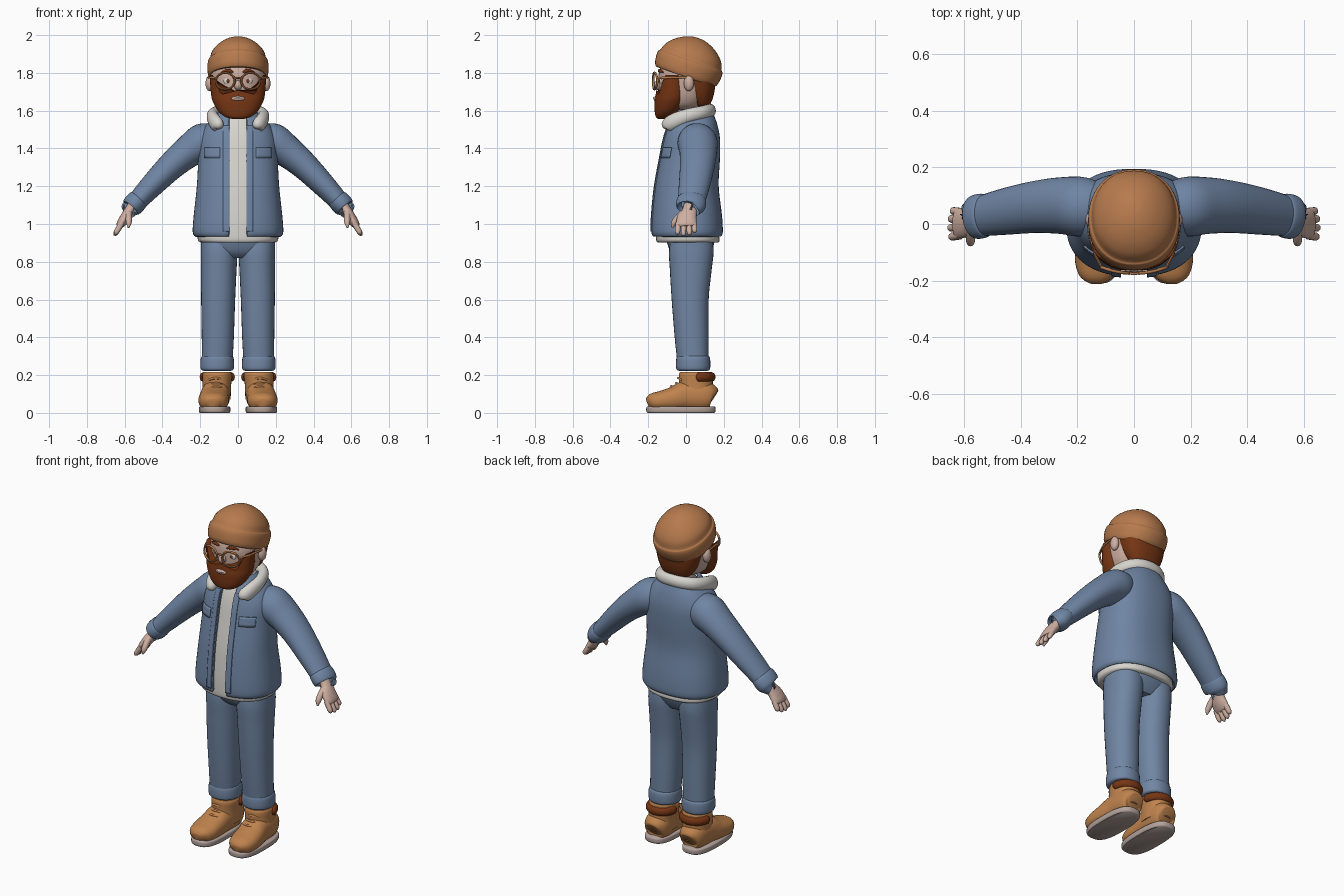
import bpy, bmesh, math
from mathutils import Vector, Matrix

X, Y, Z = Vector((1, 0, 0)), Vector((0, 1, 0)), Vector((0, 0, 1))


def material(name, r, g, b):
    m = bpy.data.materials.new(name)
    m.diffuse_color = (r, g, b, 1)
    return m


DENIM = material("denim blue", .16, .235, .37)
TROUSER = material("trouser blue", .165, .24, .37)
FLEECE = material("fleece white", .68, .66, .62)
SKIN = material("skin", .62, .43, .36)
HAIR = material("hair brown", .18, .036, .007)
KNIT = material("knit orange", .47, .195, .075)
LEATHER = material("leather tan", .52, .225, .075)
SOLE = material("sole grey", .45, .36, .33)


def finish(name, bm, mat, mirror=False, solid=0):
    bmesh.ops.recalc_face_normals(bm, faces=bm.faces)
    me = bpy.data.meshes.new(name)
    bm.to_mesh(me)
    bm.free()
    me.materials.append(mat)
    ob = bpy.data.objects.new(name, me)
    bpy.context.collection.objects.link(ob)
    if solid:
        md = ob.modifiers.new("thickness", 'SOLIDIFY')
        md.thickness, md.offset = solid, 0
    if mirror:
        ob.modifiers.new("mirror", 'MIRROR')
    return ob


def smooth_rows(rows, k):
    """Curve through the rows, k steps per span."""
    out = []
    for i in range(len(rows) - 1):
        a, b, c, d = rows[max(i - 1, 0)], rows[i], rows[i + 1], rows[min(i + 2, len(rows) - 1)]
        for s in range(k):
            t = s / k
            out.append(tuple(
                .5 * (2 * q + (r - p) * t + (2 * p - 5 * q + 4 * r - w) * t * t
                      + (3 * q - p - 3 * r + w) * t ** 3)
                for p, q, r, w in zip(a, b, c, d)))
    return out + [tuple(rows[-1])]


def loft(name, rows, mat, ref=X, axis=None, e=2, n=32, k=4, arc=None,
         mirror=False, solid=0, shape=None):
    """Skin superellipse sections (x, y, z, ru, rv); arc(row) gives an open angle range."""
    rows = smooth_rows(rows, k)
    pos = [Vector(r[:3]) for r in rows]
    bm = bmesh.new()
    rings = []
    for i, r in enumerate(rows):
        t = axis or (pos[min(i + 1, len(pos) - 1)] - pos[max(i - 1, 0)]).normalized()
        u = (ref - t * ref.dot(t)).normalized()
        v = t.cross(u)
        a0, a1 = arc(r) if arc else (0, 2 * math.pi)
        ring = []
        for j in range(n + 1 if arc else n):
            a = a0 + (a1 - a0) * j / n
            s, c = math.sin(a), -math.cos(a)
            p = pos[i] + u * r[3] * math.copysign(abs(s) ** (2 / e), s) \
                + v * r[4] * math.copysign(abs(c) ** (2 / e), c)
            ring.append(bm.verts.new(shape(p) if shape else p))
        rings.append(ring)
    for lo, hi in zip(rings, rings[1:]):
        for j in range(n):
            q = (j + 1) % len(lo)
            bm.faces.new((lo[j], lo[q], hi[q], hi[j]))
    if not arc:
        bm.faces.new(rings[0])
        bm.faces.new(rings[-1])
    return finish(name, bm, mat, mirror, solid)


def ball(name, c, r, mat, mirror=False):
    bm = bmesh.new()
    bmesh.ops.create_uvsphere(bm, u_segments=20, v_segments=12, radius=1,
                              matrix=Matrix.Translation(c) @ Matrix.Diagonal((*r, 1)))
    return finish(name, bm, mat, mirror)


# Jacket body, open at the front
E = 2.4
body = [(0, .005, .94, .218, .172), (0, .005, .96, .23, .18), (0, .004, 1.05, .224, .176),
        (0, .003, 1.2, .208, .16), (0, .02, 1.35, .2, .15), (0, .03, 1.45, .194, .14),
        (0, .035, 1.52, .16, .122), (0, .04, 1.57, .11, .1), (0, .04, 1.6, .085, .088)]


def at_x(r, x):
    return math.asin(min(1, x / r[3]) ** (E / 2))


loft("jacket_body", body, DENIM, axis=Z, e=E, n=56, solid=.02,
     arc=lambda r: (at_x(r, .047), 2 * math.pi - at_x(r, .047)))


def jacket_patch(name, x0, x1, z0, z1, lift):
    rows = [(r[0], r[1], r[2], r[3] + lift, r[4] + lift)
            for r in smooth_rows(body, 8) if z0 <= r[2] <= z1]
    loft(name, rows, DENIM, axis=Z, e=E, n=8, k=1, mirror=True, solid=.008,
         arc=lambda r: (at_x(r, x0), at_x(r, x1)))


jacket_patch("jacket_placket", .046, .078, .96, 1.52, .011)
jacket_patch("pocket_flap", .095, .175, 1.35, 1.405, .012)

# Shirt and its hem
loft("shirt", [(0, .01, .902, .195, .16), (0, .01, .915, .212, .168), (0, .006, .96, .212, .165)]
     + [(x, y, z, a - .02, b - .017) for x, y, z, a, b in body[2:]]
     + [(0, .035, 1.62, .06, .065)], FLEECE, axis=Z, e=E, n=40)

# Fleece collar
half = [(.1, -.108, 1.505, .012, .012), (.105, -.1, 1.52, .036, .03), (.125, -.06, 1.545, .042, .032),
        (.135, .01, 1.572, .038, .03), (.112, .08, 1.588, .036, .03), (.06, .118, 1.597, .036, .03)]
loft("fleece_collar", half + [(0, .128, 1.6, .036, .03)]
     + [(-r[0], *r[1:]) for r in half[::-1]], FLEECE, ref=Z, n=20)

# Sleeves with rolled cuffs
loft("sleeve", [(.1, .05, 1.46, .08, .07), (.18, .06, 1.435, .105, .1), (.26, .065, 1.385, .1, .086),
                (.35, .06, 1.31, .092, .074), (.45, .045, 1.21, .083, .063), (.53, .03, 1.125, .073, .053)],
     DENIM, ref=Y, mirror=True)
loft("sleeve_cuff", [(.522, .031, 1.137, .066, .046), (.53, .03, 1.128, .077, .056),
                     (.552, .026, 1.103, .079, .058), (.568, .023, 1.085, .072, .052),
                     (.57, .022, 1.083, .05, .035)], DENIM, ref=Y, mirror=True)

# Hands
loft("palm", [(.555, .025, 1.1, .036, .027), (.578, .018, 1.065, .04, .027), (.6, .005, 1.03, .052, .027),
              (.622, .002, .998, .053, .022), (.63, .002, .985, .045, .014)], SKIN, ref=Y, mirror=True)
for i, (y, length) in enumerate(((-.04, .9), (-.012, 1), (.016, .95), (.042, .75))):
    tip = Vector((.037, y * .15, -.062)) * length
    loft("finger_%d" % (i + 1), [(.615 + tip.x * f, y + tip.y * f, 1.005 + tip.z * f, r, r)
                                 for f, r in ((0, .015), (.5, .015), (.9, .013), (1.08, .004))],
         SKIN, ref=Y, n=10, k=3, mirror=True)
loft("thumb", [(.58, -.015, 1.055, .02, .02), (.578, -.045, 1.03, .018, .017),
               (.578, -.064, 1.005, .015, .015), (.58, -.074, .98, .004, .004)],
     SKIN, ref=Y, n=12, mirror=True)

# Trousers
loft("trouser_hips", [(0, .03, .82, .11, .08), (0, .025, .85, .165, .105), (0, .025, .9, .192, .125),
                      (0, .02, .96, .19, .13)], TROUSER, axis=Z, e=2.3)
loft("trouser_leg", [(.1, .03, .93, .095, .11), (.1, .028, .85, .097, .118), (.102, .025, .75, .094, .11),
                     (.105, .022, .6, .09, .098), (.107, .03, .4, .085, .09), (.11, .037, .27, .081, .083)],
     TROUSER, axis=-Z, e=2.2, mirror=True)
loft("trouser_cuff", [(.11, .038, .305, .076, .078), (.11, .038, .293, .086, .088),
                      (.11, .038, .26, .089, .091), (.11, .038, .23, .086, .088),
                      (.11, .038, .222, .07, .072)], TROUSER, axis=-Z, e=2.2, mirror=True)

# Boots
loft("boot_foot", [(.115, .147, .08, .04, .04), (.115, .135, .085, .062, .065), (.117, .09, .09, .074, .08),
                   (.12, .0, .09, .076, .08), (.126, -.06, .075, .079, .066), (.13, -.13, .064, .079, .053),
                   (.132, -.18, .058, .063, .044), (.132, -.204, .05, .03, .024)],
     LEATHER, e=2.3, mirror=True)
loft("boot_shaft", [(.115, .05, .07, .076, .095), (.112, .052, .15, .076, .09),
                    (.11, .052, .2, .079, .09), (.11, .052, .216, .074, .084)],
     LEATHER, axis=Z, e=2.2, mirror=True)
loft("boot_sole", [(.124, -.027, 0, .078, .177), (.124, -.027, .008, .083, .183),
                   (.124, -.027, .028, .083, .183), (.124, -.027, .034, .078, .178)],
     SOLE, axis=Z, e=2.8, n=40, mirror=True)
loft("boot_padding", [(.11 + .076 * math.sin(a), .06 + .078 * math.cos(a), .19, w * .024, w * .018)
                      for a, w in ((-1.6, .3), (-1.5, 1), (-.8, 1), (0, 1), (.8, 1), (1.5, 1), (1.6, .3))],
     HAIR, ref=Z, n=14, mirror=True)
for i, (y, z) in enumerate(((-.078, .142), (-.052, .158), (-.041, .185))):
    loft("boot_lace_%d" % (i + 1), [(.076, y + .02, z - .012, .006, .006), (.116, y, z, .006, .006),
                                    (.156, y + .02, z - .012, .006, .006)],
         LEATHER, ref=Z, n=8, mirror=True)

# Head and neck
loft("neck", [(0, .04, 1.55, .075, .07), (0, .03, 1.62, .07, .07), (0, .02, 1.68, .08, .08)], SKIN, axis=Z)
loft("head", [(0, -.03, 1.605, .06, .06), (0, -.02, 1.625, .1, .1), (0, -.012, 1.67, .126, .124),
              (0, -.01, 1.73, .139, .134), (0, -.008, 1.8, .144, .136), (0, .0, 1.86, .13, .125)],
     SKIN, axis=Z, e=2.15, n=40)
ball("ear", (.15, .015, 1.745), (.022, .027, .042), SKIN, True)
ball("nose", (0, -.148, 1.735), (.022, .024, .026), SKIN)
ball("eye_white", (.055, -.127, 1.757), (.021, .012, .02), FLEECE, True)
ball("pupil", (.053, -.136, 1.757), (.009, .006, .01), HAIR, True)
loft("eyebrow", [(.025, -.141, 1.803, .003, .004), (.05, -.14, 1.812, .01, .008),
                 (.09, -.12, 1.803, .003, .004)], HAIR, ref=Z, n=10, mirror=True)


# Beard, with its upper edge cut low over the cheeks
def beard_edge(p):
    ax = abs(p.x)
    top = 1.708 - .25 * ax if ax < .09 else min(1.79, 1.686 + (ax - .09) * 2.4)
    p.z = min(p.z, top)
    return p


loft("beard", [(0, -.125, 1.556, .03, .022), (0, -.118, 1.568, .07, .042), (0, -.098, 1.6, .107, .068),
               (0, -.08, 1.65, .134, .086), (0, -.072, 1.69, .143, .088), (0, -.07, 1.74, .147, .086),
               (0, -.068, 1.8, .148, .082)], HAIR, axis=Z, e=2.2, n=64, k=6, shape=beard_edge)
ball("lips", (0, -.16, 1.664), (.036, .012, .013), SKIN)
ball("teeth", (0, -.167, 1.667), (.024, .007, .005), FLEECE)

# Hair at the nape
loft("back_hair", [(0, .085, 1.622, .07, .03), (0, .083, 1.635, .088, .046), (0, .072, 1.68, .115, .074),
                   (0, .062, 1.75, .135, .095), (0, .055, 1.81, .138, .1)], HAIR, axis=Z, e=2.3)

# Beanie, tipped backwards, with a folded brim
tilt = Vector((0, .33, .944))
base = Vector((0, -.004, 1.78))
sections = [(.002, .144, .154), (0, .152, .164), (.02, .16, .176), (.06, .162, .182), (.085, .158, .179),
            (.094, .15, .171), (.13, .14, .157), (.165, .113, .127), (.195, .073, .083),
            (.212, .032, .037), (.216, .004, .004)]
loft("beanie", [(*(base + tilt * h), a, b) for h, a, b in sections], KNIT, axis=tilt, e=2.15, n=48)

# Glasses


def rim(a):
    x = .067 + .05 * math.cos(a)
    return (x, -.174 + 1.6 * x * x, 1.757 + .044 * math.sin(a), .006, .006)


loft("glasses_rim", [rim(2 * math.pi * i / 28) for i in range(29)], KNIT, ref=Y, n=8, k=1, mirror=True)
loft("glasses_bridge", [(-.02, -.172, 1.768, .005, .005), (0, -.176, 1.774, .005, .005),
                        (.02, -.172, 1.768, .005, .005)], KNIT, ref=Z, n=8)
loft("glasses_temple", [(.114, -.154, 1.772, .006, .005), (.14, -.1, 1.775, .006, .005),
                        (.155, -.03, 1.776, .006, .005), (.155, .02, 1.772, .006, .005)],
     KNIT, ref=Z, n=8, mirror=True)

# Smooth shading with sharp creases kept
for ob in bpy.context.collection.objects:
    ob.select_set(True)
    bpy.context.view_layer.objects.active = ob
bpy.ops.object.shade_smooth_by_angle(angle=math.radians(45))
